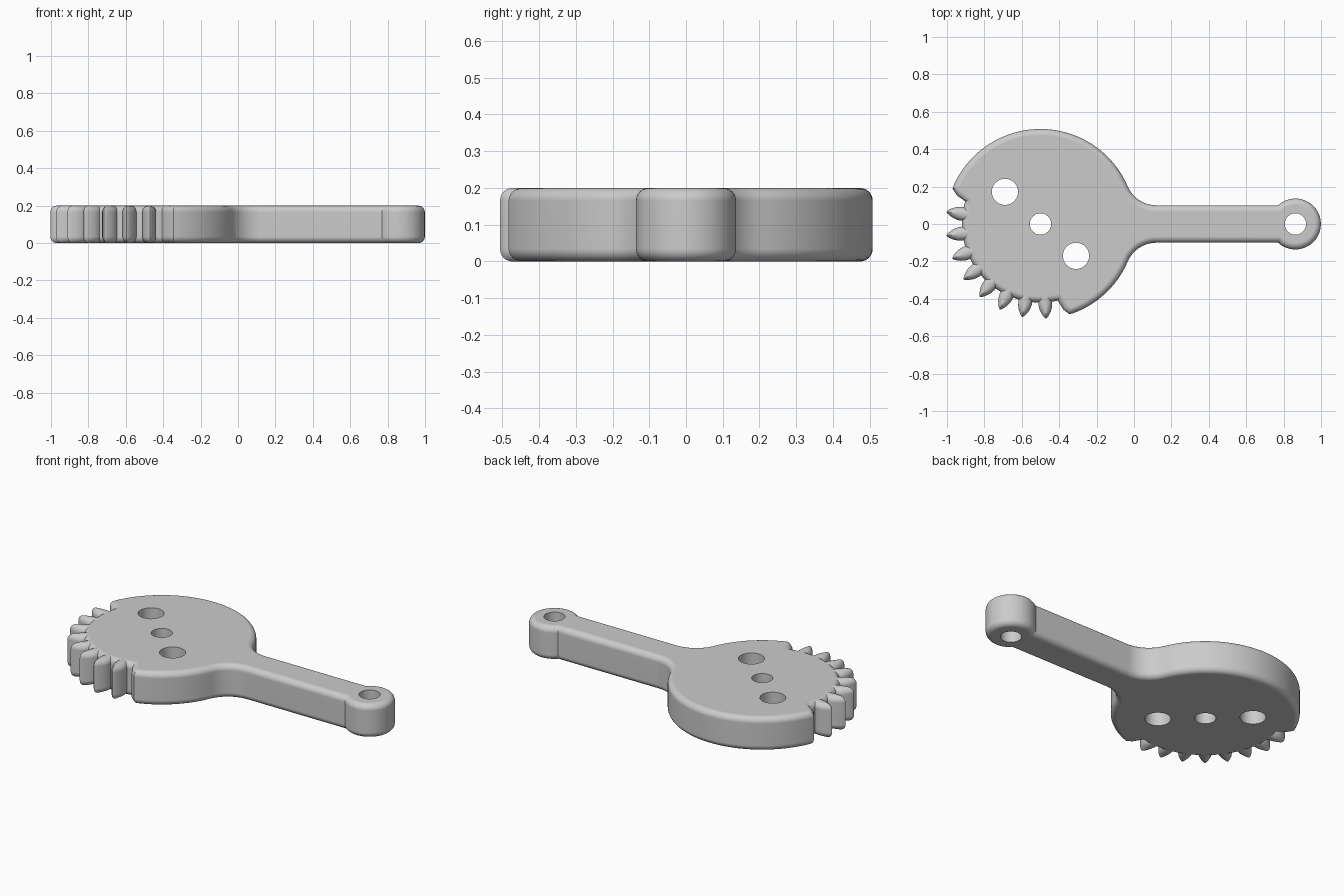
import bpy, bmesh
from math import sin, cos, pi, radians, degrees, atan2, asin, hypot
from mathutils import Vector

cube = bpy.data.objects.get("Cube")
if cube:
    bpy.data.objects.remove(cube, do_unlink=True)

HEIGHT, ROUND, STEPS = 0.2, 0.034, 6
HUB, HUB_R, ROOT_R = (-0.5, 0.0), 0.508, 0.42
EYE, EYE_R, ARM = (0.863, 0.0), 0.136, 0.1
PITCH, FIRST = 14.4, 158.2
# Half tooth: radius and half width, from tip to root
FLANK = [(0.507, 0.0), (0.472, 0.024), (ROOT_R, 0.037)]

grey = bpy.data.materials.new("grey")
grey.use_nodes = True
grey.diffuse_color = (0.6, 0.6, 0.6, 1)
grey.node_tree.nodes["Principled BSDF"].inputs["Base Color"].default_value = grey.diffuse_color


def arc(centre, r, a0, a1, step=3.0):
    n = max(2, round(abs(a1 - a0) / step))
    angles = [radians(a0 + (a1 - a0) * i / n) for i in range(n + 1)]
    return [Vector((centre[0] + r * cos(a), centre[1] + r * sin(a))) for a in angles]


def inset(points, d):
    """Move every corner of a counter-clockwise loop inwards by d."""
    result = []
    for i, p in enumerate(points):
        a = (p - points[i - 1]).normalized()
        b = (points[(i + 1) % len(points)] - p).normalized()
        na, nb = Vector((-a.y, a.x)), Vector((-b.y, b.x))
        result.append(p + (na + nb) * d / (1 + na.dot(nb)))
    return result


def rounded_levels():
    """Inset and height pairs of a plate with rounded rims."""
    quarter = [radians(90 * i / STEPS) for i in range(STEPS + 1)]
    low = [(ROUND * (1 - sin(a)), ROUND * (1 - cos(a))) for a in quarter]
    return low + [(d, HEIGHT - z) for d, z in reversed(low)]


def loft(name, loop_at):
    bm = bmesh.new()
    rings = [[bm.verts.new((p.x, p.y, z)) for p in loop_at(d)] for d, z in rounded_levels()]
    for low, high in zip(rings, rings[1:]):
        for i in range(len(low)):
            bm.faces.new((low[i - 1], low[i], high[i], high[i - 1]))
    bm.faces.new(rings[-1])
    bm.faces.new(rings[0][::-1])
    mesh = bpy.data.meshes.new(name)
    bm.to_mesh(mesh)
    bm.free()
    mesh.materials.append(grey)
    obj = bpy.data.objects.new(name, mesh)
    bpy.context.collection.objects.link(obj)
    return obj


def activate(obj):
    bpy.ops.object.select_all(action='DESELECT')
    obj.select_set(True)
    bpy.context.view_layer.objects.active = obj


def smooth(obj):
    activate(obj)
    bpy.ops.object.shade_smooth_by_angle(angle=radians(32))
    normals = obj.modifiers.new("clean_normals", 'WEIGHTED_NORMAL')
    normals.keep_sharp = True


# Lever outline: eye, arm, fillets, disc and the recessed toothed arc
fx = 0.12
dx = fx - HUB[0]
fr = (dx ** 2 + ARM ** 2 - HUB_R ** 2) / (2 * (HUB_R - ARM))
join = degrees(atan2(ARM + fr, dx))
eye_end = 180 - degrees(asin(ARM / EYE_R))
last = FIRST + 9 * PITCH


def polar(r, angle):
    a = radians(angle)
    return Vector((HUB[0] + r * cos(a), HUB[1] + r * sin(a)))


flank_in = [polar(r, FIRST + degrees(w / r)) for r, w in FLANK]
flank_out = [polar(r, last - degrees(w / r)) for r, w in reversed(FLANK)]
root_half = degrees(FLANK[-1][1] / ROOT_R)

outline = arc(EYE, EYE_R, -eye_end, eye_end, 6)
outline += arc((fx, ARM + fr), fr, 270, 180 + join, 6)
outline += arc(HUB, HUB_R, join, FIRST)[1:-1]
outline += flank_in
outline += arc(HUB, ROOT_R, FIRST + root_half, last - root_half)[1:-1]
outline += flank_out
outline += arc(HUB, HUB_R, last, 360 - join)[1:-1]
outline += arc((fx, -ARM - fr), fr, 180 - join, 90, 6)

lever = loft("lever_body", lambda d: inset(outline, d))

# Through holes
for x, y, r in [(*HUB, 0.057), (-0.69, 0.172, 0.07), (-0.31, -0.17, 0.07), (*EYE, 0.057)]:
    bpy.ops.mesh.primitive_cylinder_add(vertices=48, radius=r, depth=1, location=(x, y, HEIGHT / 2))
    cutter = bpy.context.object
    cutter.name = "hole_cutter"
    cutter.hide_render = True
    cutter.data.materials.append(grey)
    activate(lever)
    cut = lever.modifiers.new("hole", 'BOOLEAN')
    cut.operation, cut.solver, cut.object = 'DIFFERENCE', 'EXACT', cutter
    bpy.ops.object.modifier_apply(modifier=cut.name)
    bpy.data.objects.remove(cutter, do_unlink=True)
smooth(lever)

# Leaf-shaped gear teeth, narrowing to a ridge at top and bottom
SIDE = [(0.375, 0.036), (0.43, 0.037), (0.45, 0.034), (0.47, 0.027), (0.49, 0.016), (0.502, 0.007)]


def tooth_loop(angle):
    out = Vector((cos(angle), sin(angle)))
    side = Vector((-out.y, out.x))

    def at(d):
        shrink = 1 - d / (0.507 - SIDE[0][0])
        half = [(SIDE[0][0] + (r - SIDE[0][0]) * shrink, max(w * (1 - d / 0.037), 0.0006)) for r, w in SIDE]
        tip = SIDE[0][0] + (0.507 - SIDE[0][0]) * shrink
        flat = [(r, -w) for r, w in half] + [(tip, 0)] + [(r, w) for r, w in reversed(half)]
        return [Vector(HUB) + out * r + side * w for r, w in flat]
    return at


for i in range(1, 9):
    smooth(loft(f"gear_tooth_{i}", tooth_loop(radians(FIRST + i * PITCH))))
